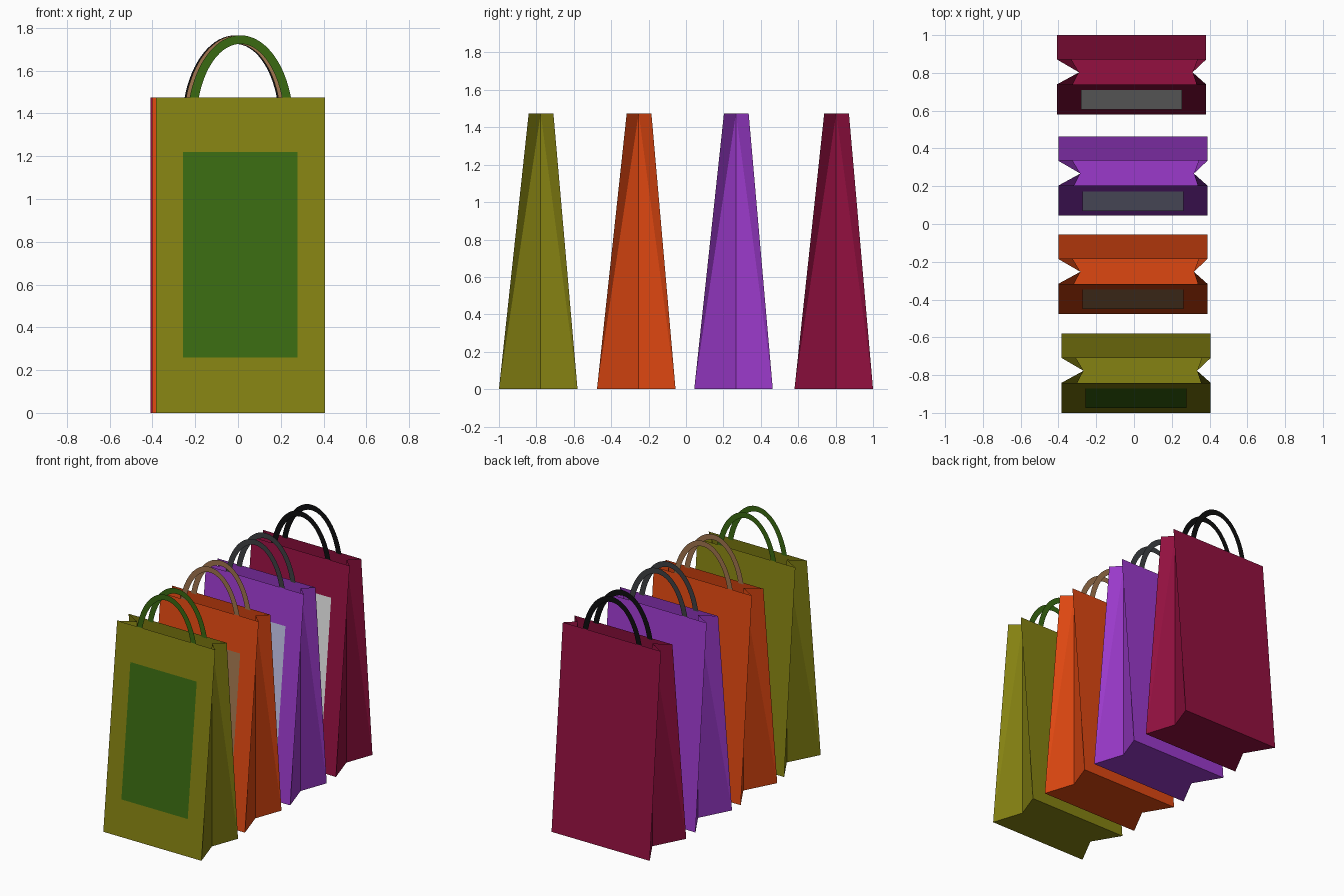
import bpy
import math

HEIGHT = 1.475          # rim height of the bags
HALF_WIDTH = 0.395
FRONT_LOW, FRONT_TOP = -0.21, -0.051   # front panel leans back
BACK_LOW, BACK_TOP = 0.21, 0.081       # back panel leans forward
FOLD_Y = 0.013                         # gusset crease

cube = bpy.data.objects.get("Cube")
if cube:
    bpy.data.objects.remove(cube, do_unlink=True)


def make_material(name, rgb):
    linear = [((c / 255 + 0.055) / 1.055) ** 2.4 if c > 10 else c / 255 / 12.92 for c in rgb]
    mat = bpy.data.materials.new(name)
    mat.use_nodes = True
    mat.diffuse_color = (*linear, 1)
    bsdf = next(n for n in mat.node_tree.nodes if n.type == "BSDF_PRINCIPLED")
    bsdf.inputs["Base Color"].default_value = (*linear, 1)
    return mat


def make_object(name, verts, faces, mat):
    mesh = bpy.data.meshes.new(name)
    mesh.from_pydata(verts, [], faces)
    mesh.materials.append(mat)
    obj = bpy.data.objects.new(name, mesh)
    bpy.context.collection.objects.link(obj)
    return obj


def front_y(z):
    return FRONT_LOW + (FRONT_TOP - FRONT_LOW) * z / HEIGHT


def make_bag(name, x, y, mat):
    """Open paper bag: a folded outline at the floor joined to one at the rim."""
    def outline(front, back, z):
        return [(x - HALF_WIDTH, y + front, z), (x + HALF_WIDTH, y + front, z),
                (x + 0.323, y + FOLD_Y, z), (x + HALF_WIDTH, y + back, z),
                (x - HALF_WIDTH, y + back, z), (x - 0.278, y + FOLD_Y, z)]

    verts = outline(FRONT_LOW, BACK_LOW, 0) + outline(FRONT_TOP, BACK_TOP, HEIGHT)
    faces = [(0, 1, 7, 6), (3, 4, 10, 9),       # front and back panels
             (5, 2, 1, 0), (4, 3, 2, 5)]        # floor
    # Each half gusset is creased from the floor corner to the top of the fold
    for corner, fold in ((1, 2), (4, 5)):
        faces += [(corner, fold, fold + 6), (corner, fold + 6, corner + 6)]
    for corner, fold in ((3, 2), (0, 5)):
        faces += [(corner, fold + 6, fold), (corner, corner + 6, fold + 6)]
    make_object(name, verts, faces, mat)


def make_label(name, x, y, mat):
    """Thin plate lying on the sloping front panel."""
    verts = [(x + side * 0.267, y + front_y(z) - 0.003, z)
             for z, sides in ((0.26, (-1, 1)), (1.22, (1, -1))) for side in sides]
    make_object(name, verts, [(0, 1, 2, 3)], mat)


def make_handle(name, x, y, mat, steps=32):
    """Flat arched ribbon standing on the rim."""
    verts = []
    for i in range(steps + 1):
        for width, rise in ((0.248, 0.415), (0.206, 0.375)):
            start = math.asin((HEIGHT - 0.01 - 1.35) / rise)
            angle = start + (math.pi - 2 * start) * i / steps
            verts.append((x + width * math.cos(angle), y, 1.35 + rise * math.sin(angle)))
    faces = [(2 * i, 2 * i + 2, 2 * i + 3, 2 * i + 1) for i in range(steps)]
    make_object(name, verts, faces, mat)


# Colours
olive = make_material("olive paper", (133, 130, 18))
orange = make_material("orange paper", (222, 71, 17))
purple = make_material("purple paper", (155, 58, 203))
maroon = make_material("maroon paper", (147, 16, 64))
green = make_material("leaf green", (58, 106, 17))
brown = make_material("tan brown", (160, 117, 78))
lavender = make_material("pale lavender", (192, 192, 228))
pale_grey = make_material("pale grey", (228, 228, 228))
charcoal = make_material("charcoal", (62, 64, 68))
black = make_material("black", (14, 14, 15))

# Row of bags: name, x, y, paper, label, handles
bags = [("olive", 0.011, -0.79, olive, green, green),
        ("orange", -0.006, -0.266, orange, brown, brown),
        ("purple", -0.006, 0.254, purple, lavender, charcoal),
        ("maroon", -0.013, 0.79, maroon, pale_grey, black)]

for name, x, y, paper, label, cord in bags:
    make_bag(name + "_bag", x, y, paper)
    make_label(name + "_label", x, y, label)
    make_handle(name + "_front_handle", x, y + FRONT_TOP + 0.004, cord)
    make_handle(name + "_back_handle", x, y + BACK_TOP - 0.004, cord)
